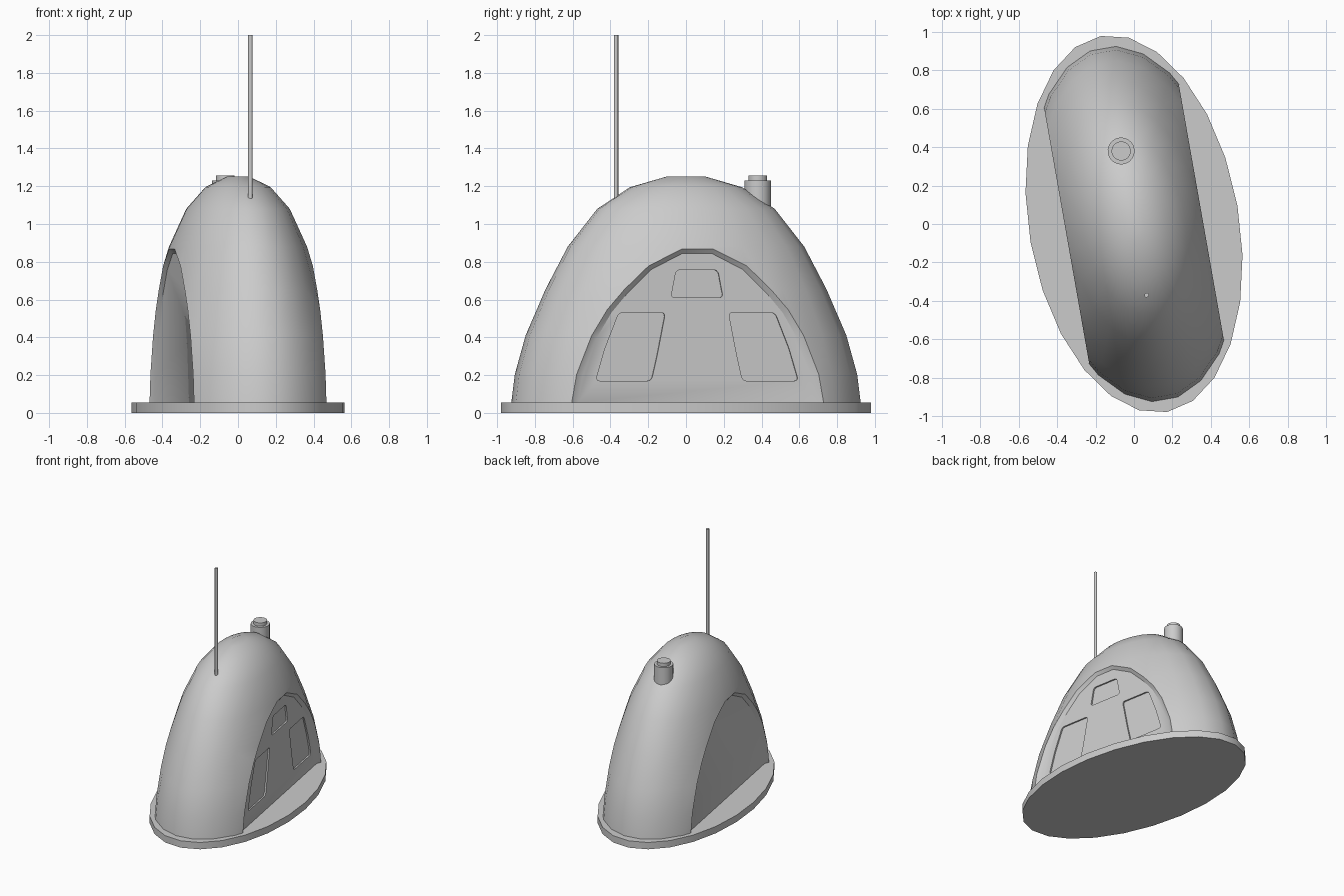
import bpy, bmesh, math
from mathutils import Matrix

if "Cube" in bpy.data.objects:
    bpy.data.objects.remove(bpy.data.objects["Cube"])

TURN = math.radians(10)          # whole shelter is turned about z
A, B = 0.525, 0.935              # dome half width / half length
CUT = 0.356                      # side walls sit just inside this plane
BASE = 0.055


def finish(name, bm, angle=30):
    bmesh.ops.recalc_face_normals(bm, faces=bm.faces[:])
    bm.transform(Matrix.Rotation(TURN, 4, 'Z'))
    me = bpy.data.meshes.new(name)
    bm.to_mesh(me)
    bm.free()
    ob = bpy.data.objects.new(name, me)
    bpy.context.collection.objects.link(ob)
    return ob


def smooth(ob, angle=30):
    bpy.ops.object.select_all(action='DESELECT')
    ob.select_set(True)
    bpy.context.view_layer.objects.active = ob
    bpy.ops.object.shade_smooth_by_angle(angle=math.radians(angle))


def loft(profile, a, b, n, v0=0.0, offset=0.0):
    """Closed elliptical loft from (scale, z) rings."""
    bm = bmesh.new()
    rings = []
    for s, z in profile:
        rings.append([bm.verts.new((a * s * math.cos(t), v0 + b * s * math.sin(t), z))
                      for t in (2 * math.pi * (i + offset) / n for i in range(n))])
    for r, q in zip(rings, rings[1:]):
        for i in range(n):
            j = (i + 1) % n
            bm.faces.new((r[i], r[j], q[j], q[i]))
    bm.faces.new(rings[0])
    bm.faces.new(rings[-1])
    return bm


# Base plate
plate = finish("base_plate", loft([(1, 0), (1, BASE)], 0.547, 0.994, 24))
smooth(plate)

# Dome shell, sliced on both sides, with a sloping rim and flat recessed walls
profile = [(1.0, BASE), (0.98, 0.204), (0.918, 0.41), (0.805, 0.653), (0.677, 0.88),
           (0.508, 1.08), (0.32, 1.195), (0.108, 1.252)]
bm = loft(profile, A, B, 24, offset=0.5)
for side in (1, -1):
    bmesh.ops.bisect_plane(bm, geom=bm.verts[:] + bm.edges[:] + bm.faces[:], dist=1e-5,
                           plane_co=(side * CUT, 0, 0), plane_no=(side, 0, 0), clear_outer=True)
    rim = [e for e in bm.edges if all(abs(v.co.x - side * CUT) < 1e-4 for v in e.verts)]
    wall = bmesh.ops.contextual_create(bm, geom=[e for e in rim if e.is_boundary])["faces"]
    if not wall:
        wall = bmesh.ops.holes_fill(bm, edges=[e for e in bm.edges if e.is_boundary])["faces"]
        wall = list(wall)
    # close the remaining bottom edge and push the wall inwards
    res = bmesh.ops.extrude_discrete_faces(bm, faces=wall)["faces"]
    for v in {v for f in res for v in f.verts}:
        v.co.x *= 0.945
        v.co.y *= 0.945
        v.co.z = max(BASE, v.co.z * 0.973)
dome = finish("dome", bm)

# Window recesses on the right-hand wall only
side_pane = [(0.17, 0.53), (0.42, 0.53), (0.495, 0.34), (0.545, 0.17), (0.245, 0.17), (0.215, 0.30)]
panes = [[(-0.112, 0.757), (0.112, 0.757), (0.14, 0.61), (-0.14, 0.61)],
         side_pane, [(-y, z) for y, z in side_pane]]
wall_x = CUT * 0.945
cutters = []
for pts in panes:
    bm = bmesh.new()
    f = bm.faces.new([bm.verts.new((wall_x - 0.012, y, z)) for y, z in pts])
    bmesh.ops.bevel(bm, geom=bm.verts[:], offset=0.02, segments=3, affect='VERTICES', profile=0.5)
    top = bmesh.ops.extrude_face_region(bm, geom=bm.faces[:])["geom"]
    for v in top:
        if isinstance(v, bmesh.types.BMVert):
            v.co.x += 0.1
    c = finish("window_cutter", bm)
    c.hide_render = True
    cutters.append(c)
    mod = dome.modifiers.new("window", 'BOOLEAN')
    mod.operation = 'DIFFERENCE'
    mod.solver = 'EXACT'
    mod.object = c
bpy.context.view_layer.objects.active = dome
for m in list(dome.modifiers):
    bpy.ops.object.modifier_apply(modifier=m.name)
for c in cutters:
    bpy.data.objects.remove(c)
smooth(dome)

# Chimney with a narrower cap
chimney = finish("chimney", loft([(0.07, 1.0), (0.07, 1.23), (0.05, 1.23), (0.05, 1.257)],
                                 1, 1, 24, v0=0.386))
smooth(chimney)

# Antenna rod
antenna = finish("antenna", loft([(0.012, 1.13), (0.012, 2.0)], 1, 1, 12, v0=-0.376))
smooth(antenna, 40)
